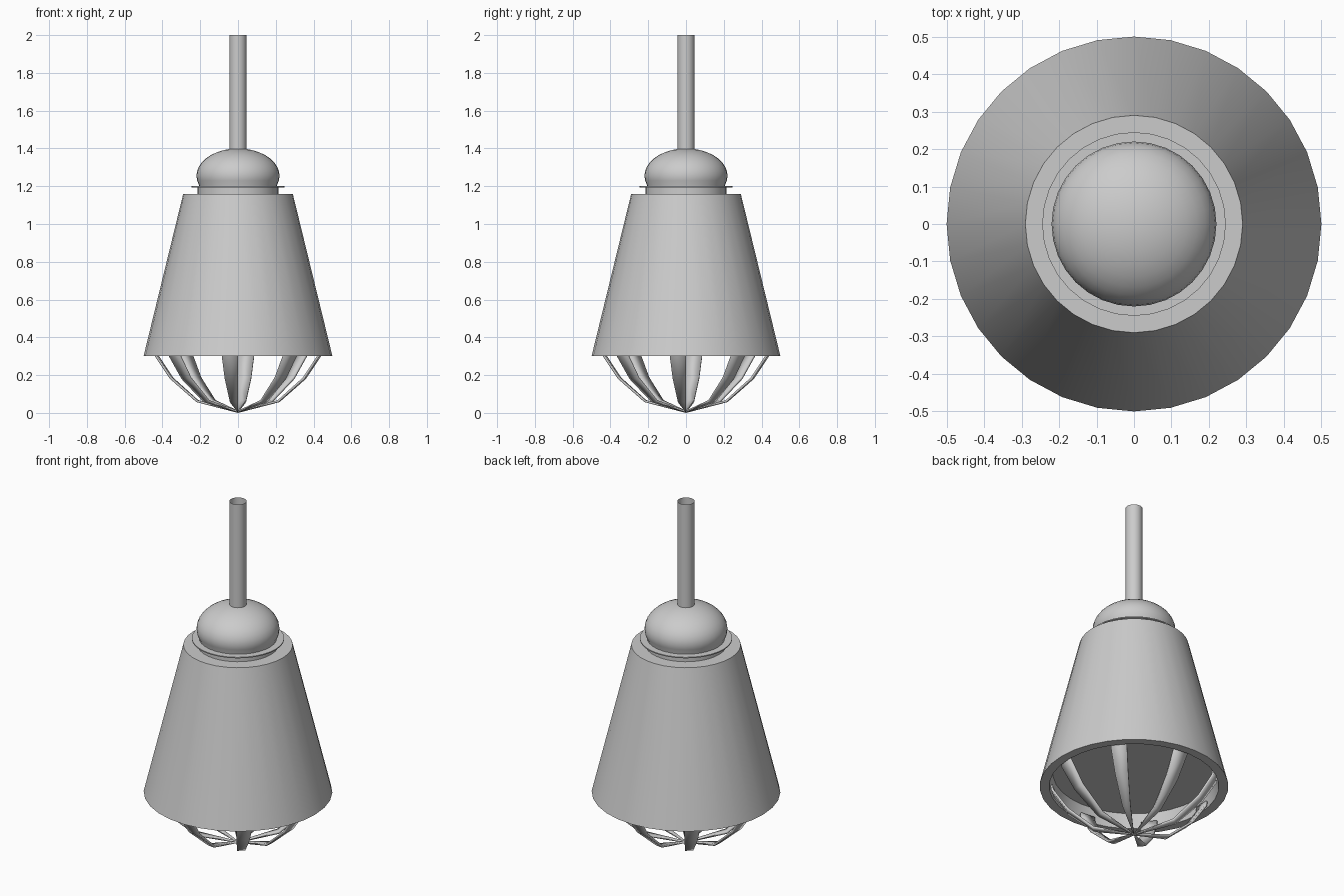
import bpy
import bmesh
from math import sin, cos, pi, radians

if "Cube" in bpy.data.objects:
    bpy.data.objects.remove(bpy.data.objects["Cube"])

SIDES = 32


def finish(name, bm, fix_normals=True):
    bmesh.ops.remove_doubles(bm, verts=bm.verts, dist=1e-5)
    if fix_normals:
        bmesh.ops.recalc_face_normals(bm, faces=bm.faces)
    mesh = bpy.data.meshes.new(name)
    bm.to_mesh(mesh)
    bm.free()
    ob = bpy.data.objects.new(name, mesh)
    bpy.context.collection.objects.link(ob)
    bpy.ops.object.select_all(action='DESELECT')
    ob.select_set(True)
    bpy.context.view_layer.objects.active = ob
    bpy.ops.object.shade_smooth_by_angle(angle=radians(30))
    return ob


def strip(bm, profile, a0, a1):
    """Sweep an (r, z) profile between two angles as one strip of faces."""
    for (r0, z0), (r1, z1) in zip(profile, profile[1:]):
        pts = [(r0, a0, z0), (r0, a1, z0), (r1, a1, z1), (r1, a0, z1)]
        if r0 == 0:
            pts.pop(0)
        elif r1 == 0:
            pts.pop()
        bm.faces.new([bm.verts.new((r * cos(a), r * sin(a), z)) for r, a, z in pts])


def lathe(name, profile):
    bm = bmesh.new()
    step = 2 * pi / SIDES
    for i in range(SIDES):
        strip(bm, profile, i * step, (i + 1) * step)
    return finish(name, bm)


# Conical shade with a shallow recess underneath
lathe("shade", [(0, 1.16), (0.29, 1.16), (0.5, 0.3), (0.45, 0.3),
                (0.43, 0.38), (0, 0.38)])

# Neck and thin flange on top of the shade
lathe("neck", [(0.215, 1.155), (0.215, 1.195)])
lathe("flange", [(0, 1.194), (0.245, 1.194), (0.245, 1.2), (0, 1.2)])

# Squashed dome cap
dome = [(0, 1.195), (0.206, 1.195)]
for deg in range(-20, 91, 10):
    a = radians(deg)
    dome.append((0.22 * cos(a) if deg < 90 else 0, 1.255 + 0.145 * sin(a)))
lathe("dome_cap", dome)

# Open hanging tube
lathe("hanging_tube", [(0.045, 1.39), (0.045, 2.0)])

# Cage: eight tapering ribs meeting at the bottom
rib = [(0, 0), (0.22, 0.057), (0.36, 0.18), (0.44, 0.3), (0.445, 0.33)]
bm = bmesh.new()
for i in range(8):
    end = i * pi / 4
    strip(bm, rib, end - 2 * pi / SIDES, end)
cage = finish("cage_ribs", bm, fix_normals=False)
thick = cage.modifiers.new("thickness", 'SOLIDIFY')
thick.thickness = 0.012
# thicken towards the inside so the tip stays on z = 0
thick.offset = -1 if cage.data.polygons[0].normal.z < 0 else 1
